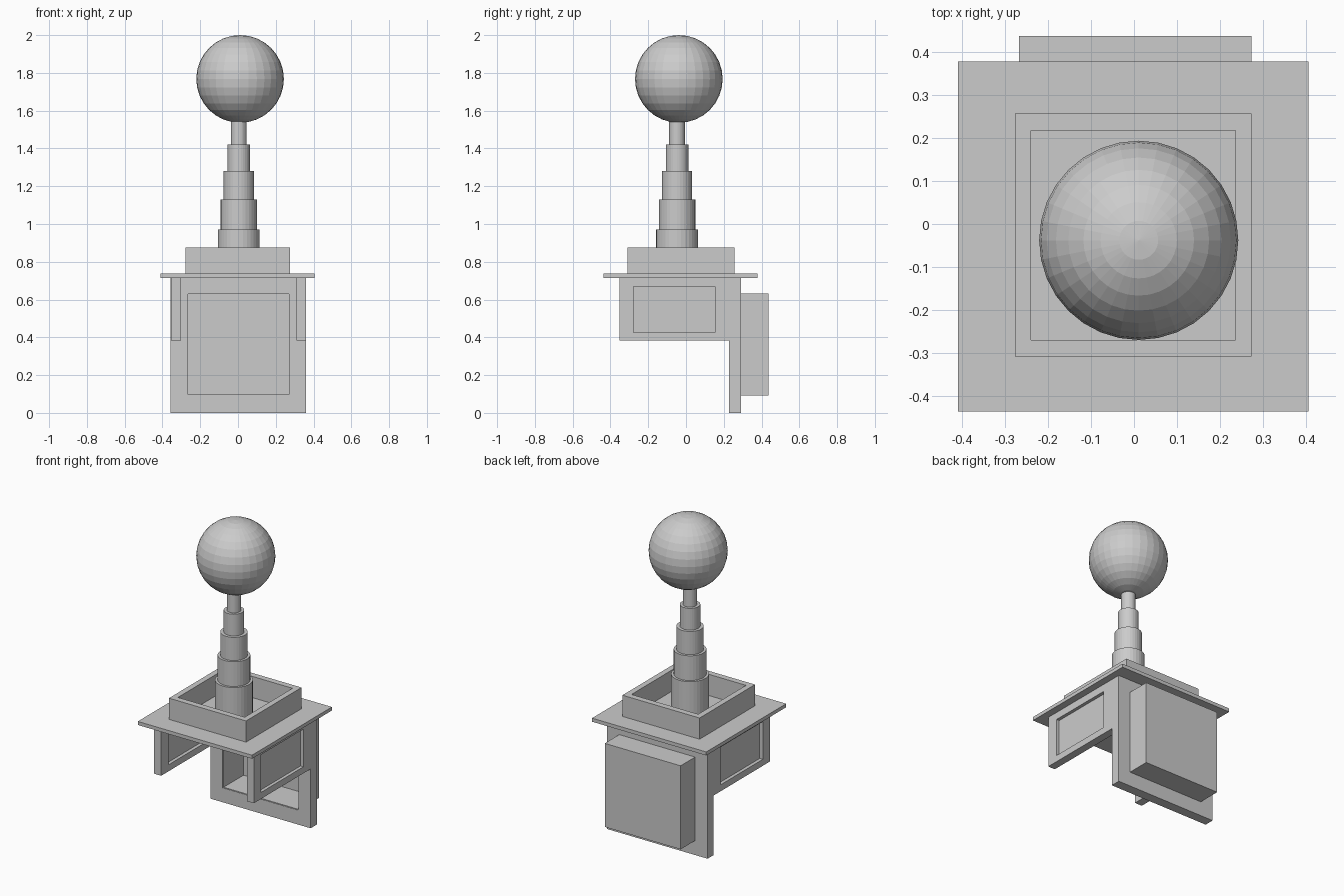
import bpy, bmesh
from mathutils import Matrix, Vector

if "Cube" in bpy.data.objects:
    bpy.data.objects.remove(bpy.data.objects["Cube"])

grey = bpy.data.materials.new("light_grey")
grey.diffuse_color = (0.6, 0.6, 0.6, 1)
grey.use_nodes = True
grey.node_tree.nodes["Principled BSDF"].inputs["Base Color"].default_value = grey.diffuse_color


def finish(name, bm):
    bmesh.ops.recalc_face_normals(bm, faces=bm.faces)
    me = bpy.data.meshes.new(name)
    bm.to_mesh(me)
    bm.free()
    me.materials.append(grey)
    ob = bpy.data.objects.new(name, me)
    bpy.context.collection.objects.link(ob)
    return ob


def box(name, x, y, z, open_front=False):
    bm = bmesh.new()
    bmesh.ops.create_cube(bm, size=1)
    for v in bm.verts:
        v.co = [lo + (c + 0.5) * (hi - lo) for c, (lo, hi) in zip(v.co, (x, y, z))]
    if open_front:
        face = min(bm.faces, key=lambda f: f.calc_center_median().y)
        bmesh.ops.delete(bm, geom=[face], context='FACES_ONLY')
    return finish(name, bm)


def frame(name, axis, depth, outer, inner):
    """Rectangular frame; outer and inner are (u0, u1, v0, v1) across the axis."""
    bm = bmesh.new()

    def loop(rect, d):
        u0, u1, v0, v1 = rect
        verts = []
        for u, v in ((u0, v0), (u1, v0), (u1, v1), (u0, v1)):
            co = [u, v]
            co.insert(axis, d)
            verts.append(bm.verts.new(co))
        return verts

    a, b = loop(outer, depth[0]), loop(outer, depth[1])
    c, d = loop(inner, depth[1]), loop(inner, depth[0])
    for p, q in ((a, b), (b, c), (c, d), (d, a)):
        for i in range(4):
            j = (i + 1) % 4
            bm.faces.new((p[i], p[j], q[j], q[i]))
    return finish(name, bm)


# Back panel with its deep hollow box behind the opening
frame("back_panel", 1, (0.227, 0.29), (-0.357, 0.36, 0.0, 0.716), (-0.268, 0.274, 0.093, 0.633))
tray = box("back_box", (-0.268, 0.274), (0.23, 0.438), (0.093, 0.633), open_front=True)
shell = tray.modifiers.new("shell", 'SOLIDIFY')
shell.thickness = 0.006
shell.offset = -1

# Side panels: window frame plus a thin recessed pane
for side, x0, x1 in (("left", -0.355, -0.303), ("right", 0.31, 0.36)):
    frame(side + "_panel", 0, (x0, x1), (-0.352, 0.227, 0.383, 0.716), (-0.277, 0.153, 0.425, 0.668))
    mid = (x0 + x1) / 2
    box(side + "_pane", (mid - 0.004, mid + 0.004), (-0.28, 0.156), (0.422, 0.671))

# Top plate and square collar
box("top_plate", (-0.41, 0.406), (-0.437, 0.379), (0.715, 0.738))
frame("collar", 2, (0.738, 0.875), (-0.277, 0.274, -0.309, 0.257), (-0.24, 0.237, -0.27, 0.218))

# Telescoping mast
top = 0.738
for i, (r, z) in enumerate(((0.111, 0.97), (0.096, 1.13), (0.08, 1.28), (0.06, 1.42), (0.042, 1.56))):
    bm = bmesh.new()
    bmesh.ops.create_cone(bm, cap_ends=True, segments=32, radius1=r, radius2=r, depth=z - top,
                          matrix=Matrix.Translation((0.004, -0.047, (z + top) / 2)))
    finish("mast_section_%d" % (i + 1), bm)
    top = z

# Ball on top
bm = bmesh.new()
bmesh.ops.create_uvsphere(bm, u_segments=32, v_segments=16, radius=0.232,
                          matrix=Matrix.Translation((0.011, -0.038, 1.768)))
finish("ball", bm)
